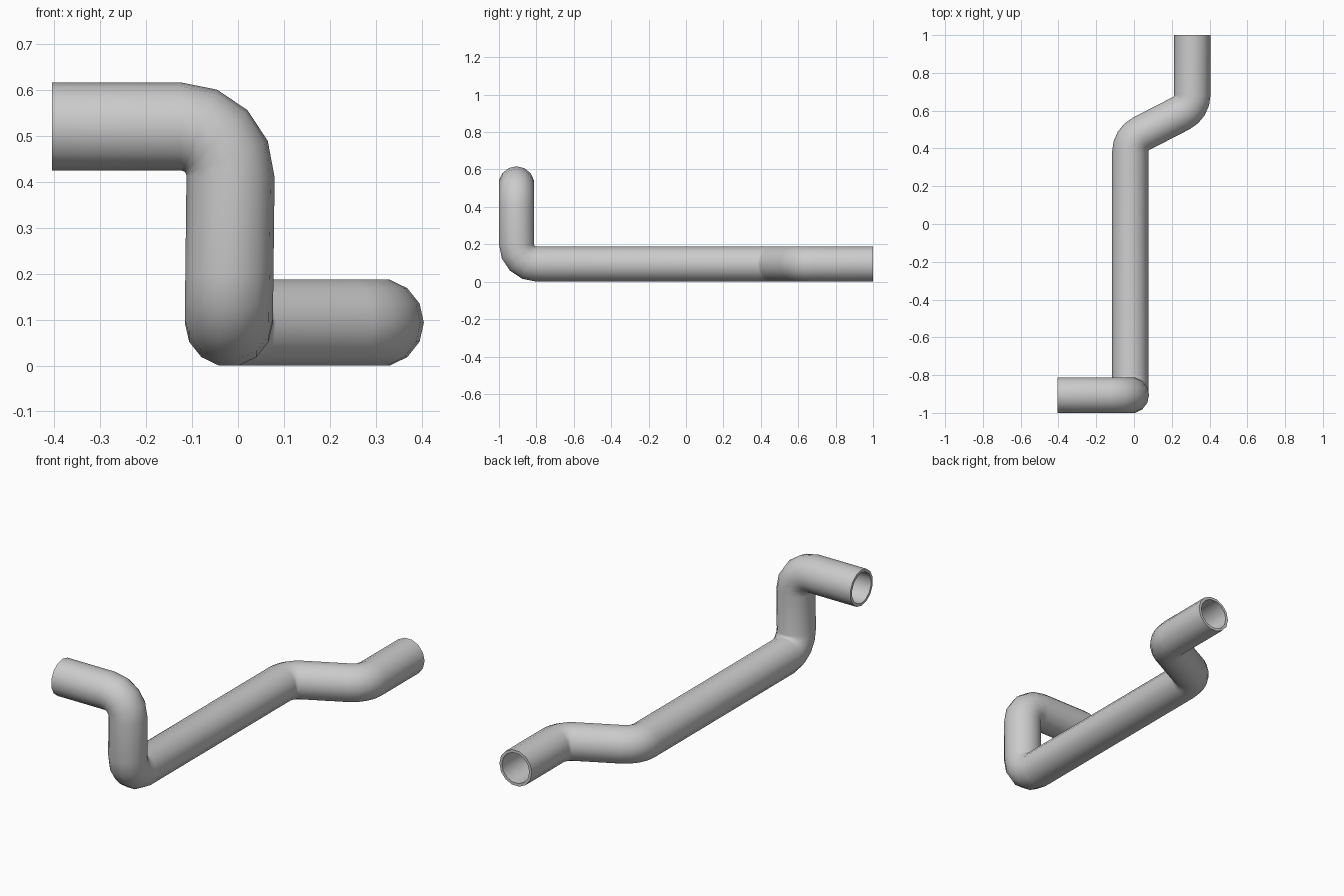
import bpy, bmesh, math
from mathutils import Vector

if "Cube" in bpy.data.objects:
    bpy.data.objects.remove(bpy.data.objects["Cube"])

SIDES = 14        # sides of the round section
OUTER = 0.096     # outer pipe radius
INNER = 0.081     # bore radius
BEND = 0.108      # centre-line bend radius
STEPS = 4         # segments per bend

# Centre-line corners, from the back end to the raised side outlet
corners = [Vector(p) for p in (
    (0.309, 1.0, 0.0936), (0.309, 0.617, 0.0936), (-0.02, 0.448, 0.0936),
    (-0.02, -0.9064, 0.0936), (-0.015, -0.9064, 0.521), (-0.405, -0.9064, 0.521))]


def rounded_path(pts):
    """Return (point, tangent) pairs with every corner turned into an arc."""
    out = [(pts[0], (pts[1] - pts[0]).normalized())]
    for a, b, c in zip(pts, pts[1:], pts[2:]):
        d0, d1 = (b - a).normalized(), (c - b).normalized()
        angle = d0.angle(d1)
        start = b - d0 * BEND * math.tan(angle / 2)
        side = (d1 - d0 * d0.dot(d1)).normalized()
        for i in range(STEPS + 1):
            t = angle * i / STEPS
            p = start + d0 * BEND * math.sin(t) + side * BEND * (1 - math.cos(t))
            out.append((p, d0 * math.cos(t) + side * math.sin(t)))
    out.append((pts[-1], (pts[-1] - pts[-2]).normalized()))
    return out


def sweep(bm, path, radius):
    """Sweep a ring along the path without twist; return the rings."""
    u, prev, rings = Vector((1, 0, 0)), path[0][1], []
    for p, t in path:
        u = prev.rotation_difference(t) @ u
        v, prev = t.cross(u), t
        rings.append([bm.verts.new(p + radius * (u * math.cos(a) + v * math.sin(a)))
                      for a in (2 * math.pi * k / SIDES for k in range(SIDES))])
    return rings


def bridge(bm, r0, r1):
    for k in range(SIDES):
        n = (k + 1) % SIDES
        bm.faces.new((r0[k], r0[n], r1[n], r1[k]))


# Hollow bent pipe: outer wall, bore and two end rims
bm = bmesh.new()
path = rounded_path(corners)
outer, inner = sweep(bm, path, OUTER), sweep(bm, path, INNER)
for wall in (outer, inner):
    for r0, r1 in zip(wall, wall[1:]):
        bridge(bm, r0, r1)
for end in (0, -1):
    bridge(bm, outer[end], inner[end])
bmesh.ops.recalc_face_normals(bm, faces=bm.faces)
mesh = bpy.data.meshes.new("bent_pipe")
bm.to_mesh(mesh)
bm.free()
pipe = bpy.data.objects.new("bent_pipe", mesh)
bpy.context.collection.objects.link(pipe)

# Smooth walls, crisp end rims
bpy.context.view_layer.objects.active = pipe
pipe.select_set(True)
bpy.ops.object.shade_smooth_by_angle(angle=math.radians(40))
